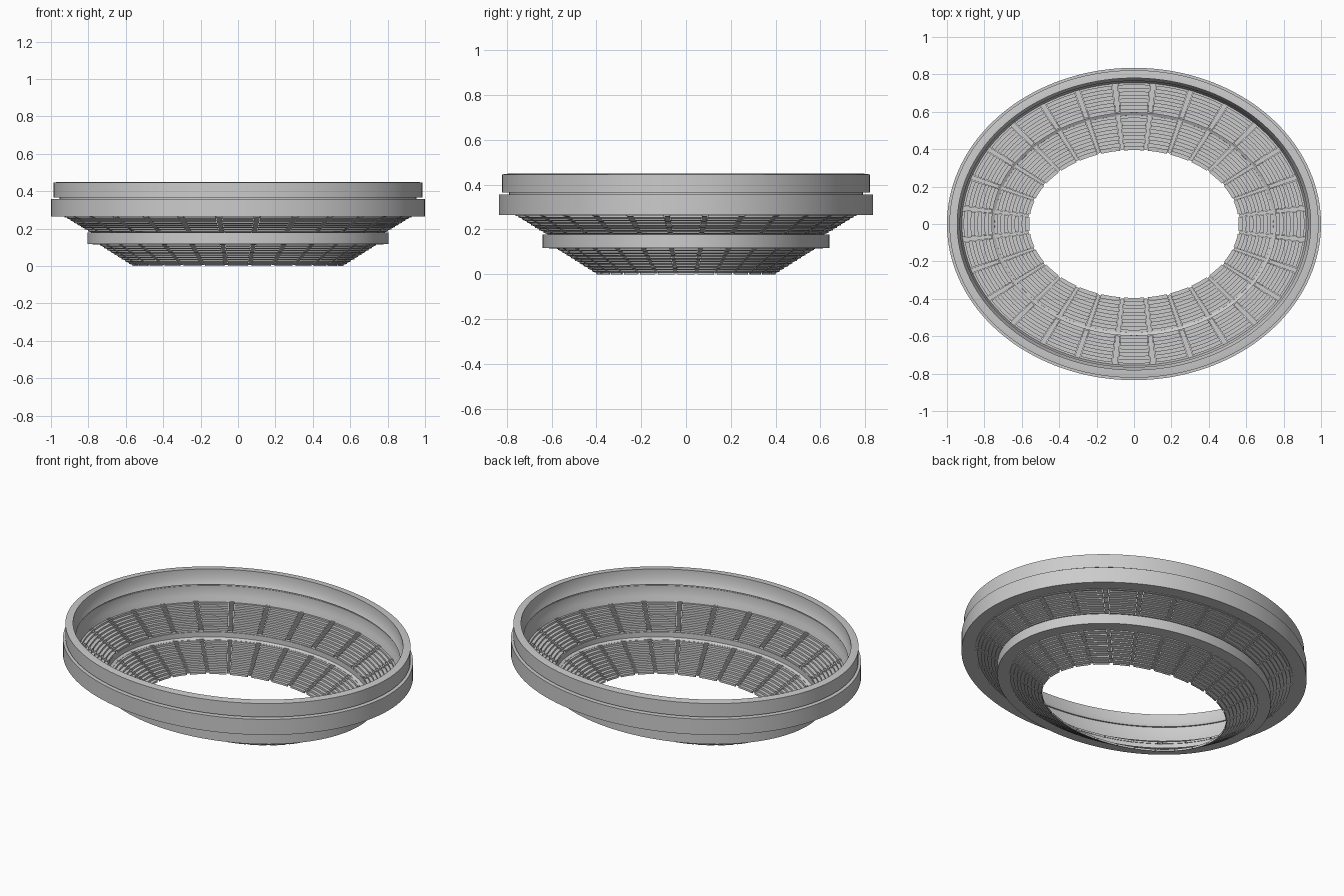
import bpy, bmesh, math

if "Cube" in bpy.data.objects:
    bpy.data.objects.remove(bpy.data.objects["Cube"])

A, B = 0.56, 0.395          # inner edge half-axes of the oval
SECTORS = 28
STEP = 2 * math.pi / SECTORS


def sweep(bm, profile, t0, t1, segs, full=False):
    """Sweep a closed (offset, height) profile around the oval."""
    n = len(profile)
    count = segs if full else segs + 1
    rings = []
    for i in range(count):
        t = t0 + (t1 - t0) * i / segs
        c, s = math.cos(t), math.sin(t)
        rings.append([bm.verts.new(((A + d) * c, (B + d) * s, z)) for d, z in profile])
    for i in range(segs):
        r, q = rings[i], rings[(i + 1) % count]
        for j in range(n):
            k = (j + 1) % n
            bm.faces.new((r[j], q[j], q[k], r[k]))
    if not full:
        bm.faces.new(rings[0])
        bm.faces.new(rings[-1][::-1])


def finish(bm, name):
    bmesh.ops.recalc_face_normals(bm, faces=bm.faces)
    me = bpy.data.meshes.new(name)
    bm.to_mesh(me)
    bm.free()
    ob = bpy.data.objects.new(name, me)
    bpy.context.collection.objects.link(ob)
    bpy.ops.object.select_all(action='DESELECT')
    ob.select_set(True)
    bpy.context.view_layer.objects.active = ob
    bpy.ops.object.shade_smooth_by_angle(angle=math.radians(30))
    return ob


def ring(name, profile):
    bm = bmesh.new()
    sweep(bm, profile, 0, 2 * math.pi, 144, True)
    return finish(bm, name)


def stairs(d0, z0, d1, z1, n, thick, lift=0.0):
    """Thin stepped shell profile: risers and treads with a parallel underside."""
    dd, dz = (d1 - d0) / n, (z1 - z0) / n
    top, low = [], []
    for i in range(n):
        d, z = d0 + i * dd, z0 + i * dz
        top += [(d, z + lift), (d, z + dz + lift)]
        low += [(d + thick, z), (d + thick, z + dz - thick)]
    top.append((d1, z1 + lift))
    low.append((d1, z1 - thick))
    return top + low[::-1]


def tier(name, d0, z0, d1, z1, rows):
    # terraces: one stepped block per sector, leaving gaps for the aisles
    half = 0.019
    bm = bmesh.new()
    prof = stairs(d0, z0, d1, z1, rows, 0.005)
    for k in range(SECTORS):
        t = k * STEP + math.pi / 2 - STEP / 2
        sweep(bm, prof, t + half, t + STEP - half, 5)
    finish(bm, name + "_terraces")
    # aisles: finer, slightly raised steps
    bm = bmesh.new()
    prof = stairs(d0 + 0.006, z0 + 0.004, d1, z1, rows * 2, 0.003, 0.005)
    for k in range(SECTORS):
        t = k * STEP + math.pi / 2 - STEP / 2
        sweep(bm, prof, t - half * 0.85, t + half * 0.85, 1)
    finish(bm, name + "_aisle_stairs")


# seating
tier("lower_tier", 0.0, 0.0, 0.19, 0.12, 10)
tier("upper_tier", 0.20, 0.162, 0.367, 0.265, 9)

# walkway ring between the tiers
ring("middle_concourse", [(0.183, 0.114), (0.245, 0.118), (0.245, 0.178), (0.236, 0.178),
                          (0.236, 0.16), (0.20, 0.16), (0.20, 0.13), (0.185, 0.121)])

# outer wall bands with the shadow gap between them
ring("lower_outer_band", [(0.36, 0.264), (0.44, 0.264), (0.44, 0.357), (0.375, 0.357),
                          (0.375, 0.295), (0.36, 0.268)])
ring("band_spacer", [(0.378, 0.35), (0.395, 0.35), (0.395, 0.372), (0.378, 0.372)])
ring("upper_outer_band", [(0.37, 0.365), (0.427, 0.365), (0.427, 0.446), (0.395, 0.450),
                          (0.385, 0.450), (0.385, 0.395)])
